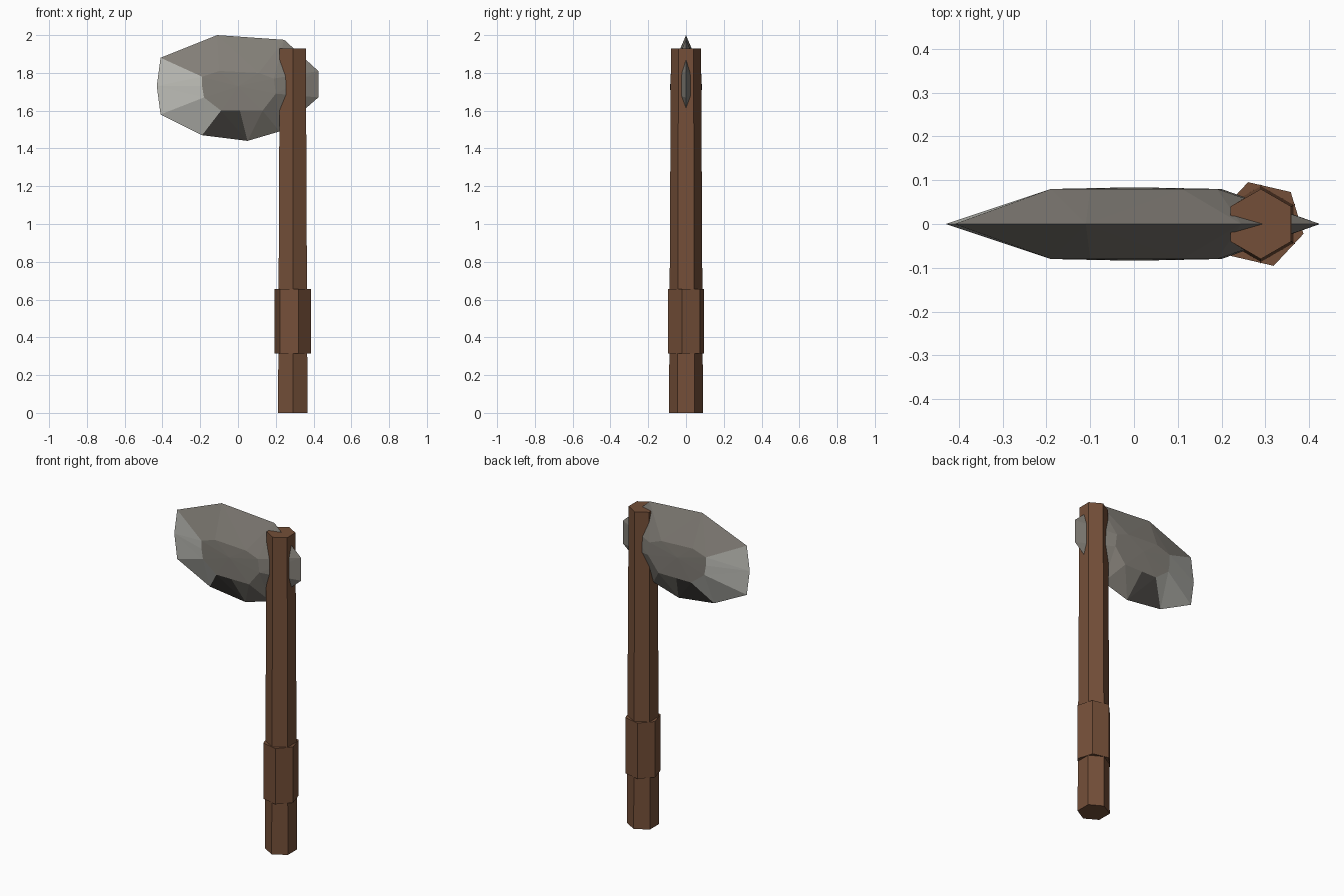
import bpy, bmesh, math

if "Cube" in bpy.data.objects:
    bpy.data.objects.remove(bpy.data.objects["Cube"])


def material(name, rgb):
    m = bpy.data.materials.new(name)
    m.diffuse_color = (*rgb, 1)
    m.use_nodes = True
    m.node_tree.nodes["Principled BSDF"].inputs["Base Color"].default_value = m.diffuse_color
    return m


wood = material("brown wood", (0.175, 0.078, 0.040))
stone = material("grey stone", (0.225, 0.21, 0.185))
edge = material("pale sharpened stone", (0.53, 0.53, 0.49))
chip = material("dark chipped stone", (0.075, 0.07, 0.063))


def add_object(name, bm, mats):
    bmesh.ops.recalc_face_normals(bm, faces=bm.faces[:])
    me = bpy.data.meshes.new(name)
    bm.to_mesh(me)
    bm.free()
    ob = bpy.data.objects.new(name, me)
    bpy.context.collection.objects.link(ob)
    for m in mats:
        me.materials.append(m)
    return ob


def hex_shaft(name, z0, z1, r0, r1, turn):
    bm = bmesh.new()
    bmesh.ops.create_cone(bm, cap_ends=True, segments=6,
                          radius1=r0, radius2=r1, depth=z1 - z0)
    # put the first corner at the wanted angle
    v = bm.verts[:][0].co
    rot = math.radians(turn) - math.atan2(v.y, v.x)
    ob = None
    c, s = math.cos(rot), math.sin(rot)
    for w in bm.verts:
        x, y, z = w.co
        w.co = (0.29 + c * x - s * y, s * x + c * y, z + (z0 + z1) / 2)
    ob = add_object(name, bm, [wood])
    return ob


# Handle and its thicker grip band
hex_shaft("handle", 0, 1.93, 0.09, 0.08, 90)
hex_shaft("grip_band", 0.315, 0.655, 0.1, 0.1, 107)

# Stone head: thin outer rim, raised ring on both sides
rim = [(-0.43, 1.73), (-0.41, 1.88), (-0.11, 2.0), (0.245, 1.975),
       (0.425, 1.81), (0.425, 1.67), (0.22, 1.49), (0.05, 1.44),
       (-0.19, 1.47), (-0.41, 1.58)]
ring = [(-0.19, 1.73), (-0.19, 1.78), (-0.10, 1.81), (0.11, 1.80),
        (0.19, 1.77), (0.20, 1.69), (0.13, 1.60), (0.01, 1.60),
        (-0.09, 1.60), (-0.18, 1.67)]
n = len(rim)
bm = bmesh.new()
outer = [bm.verts.new((x, 0, z)) for x, z in rim]
for side in (-1, 1):
    inner = [bm.verts.new((x, side * 0.08, z)) for x, z in ring]
    centre = bm.verts.new((0, side * 0.084, 1.73))
    for i in range(n):
        j = (i + 1) % n
        f = bm.faces.new((outer[i], outer[j], inner[j], inner[i]))
        # pale cutting edge on the left, one dark chip below
        f.material_index = 1 if i in (0, 8, 9) else 2 if i == 7 else 0
        bm.faces.new((inner[i], inner[j], centre))
bmesh.ops.triangulate(bm, faces=[f for f in bm.faces if len(f.verts) > 3])
add_object("stone_head", bm, [stone, edge, chip])
